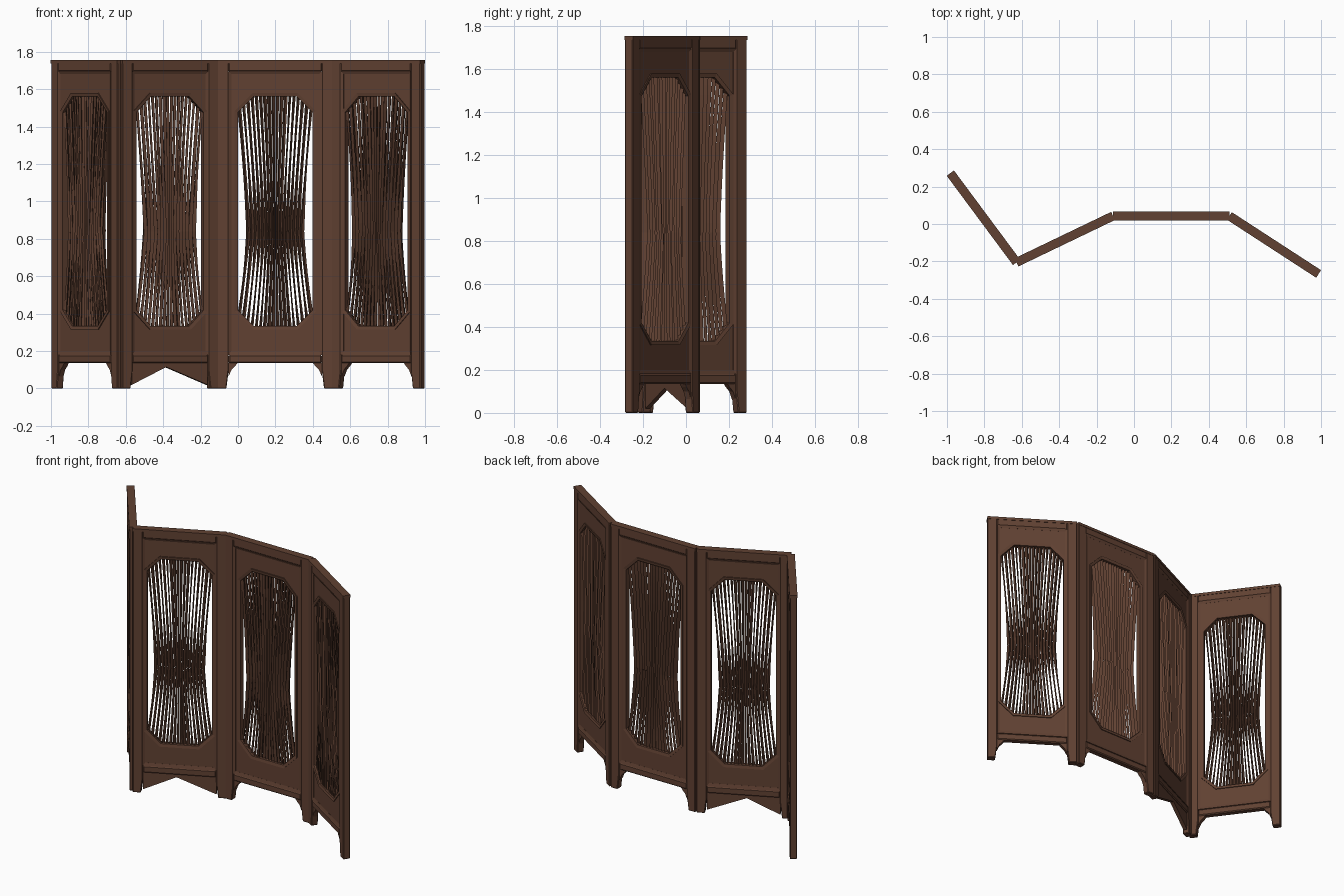
import bpy, bmesh, math, random
from mathutils import Matrix

if "Cube" in bpy.data.objects:
    bpy.data.objects.remove(bpy.data.objects["Cube"])

random.seed(4)
wood = bpy.data.materials.new("dark brown")
wood.diffuse_color = (0.119, 0.053, 0.032, 1)
wood.use_nodes = True
wood.node_tree.nodes["Principled BSDF"].inputs["Base Color"].default_value = wood.diffuse_color

TOP, STILE, THICK = 1.755, 0.062, 0.044
Z0, Z1 = 0.20, 1.695            # inner limits of the rails
HW, ZB, ZT, CUT = 0.203, 0.33, 1.565, 0.085   # eight-sided opening
WAIST = 0.84                    # height where the cloth is gathered


def make(name, verts, faces, mat):
    mesh = bpy.data.meshes.new(name)
    bm = bmesh.new()
    vs = [bm.verts.new(v) for v in verts]
    for f in faces:
        bm.faces.new([vs[i] for i in f])
    bmesh.ops.recalc_face_normals(bm, faces=bm.faces)
    bm.to_mesh(mesh)
    bm.free()
    mesh.materials.append(wood)
    ob = bpy.data.objects.new(name, mesh)
    ob.matrix_world = mat
    bpy.context.collection.objects.link(ob)
    return ob


def prism(name, pts, t, mat, bevel=0):
    """Outline in the panel plane, given thickness t."""
    n = len(pts)
    verts = [(x, y, z) for y in (-t / 2, t / 2) for x, z in pts]
    faces = [list(range(n)), list(range(n, 2 * n))]
    faces += [(i, (i + 1) % n, n + (i + 1) % n, n + i) for i in range(n)]
    ob = make(name, verts, faces, mat)
    if bevel:
        m = ob.modifiers.new("bevel", 'BEVEL')
        m.width, m.segments = bevel, 1
    return ob


def rect(x0, x1, z0, z1):
    return [(x0, z0), (x1, z0), (x1, z1), (x0, z1)]


def octagon(hw, zb, zt, c):
    """Eight-sided outline with extra points in the middle of the cut corners."""
    h = c / 2
    return [(hw - c, zt), (hw - h, zt - h), (hw, zt - c), (hw, zb + c),
            (hw - h, zb + h), (hw - c, zb), (c - hw, zb), (h - hw, zb + h),
            (-hw, zb + c), (-hw, zt - c), (h - hw, zt - h), (c - hw, zt)]


def ring(name, outer, inner, t_out, t_in, mat):
    """Flat frame between two outlines, with its own thickness at each."""
    n = len(outer)
    verts = []
    for pts, t in ((outer, t_out), (inner, t_in)):
        for y in (-t / 2, t / 2):
            verts += [(x, y, z) for x, z in pts]
    faces = []
    for i in range(n):
        j = (i + 1) % n
        for a, b in ((0, 2), (1, 3), (0, 1), (2, 3)):
            faces.append((a * n + i, a * n + j, b * n + j, b * n + i))
    return make(name, verts, faces, mat)


def cloth(name, mat, count=18, rows=16):
    """Pleated ribbons, gathered at the waist, with slits between them."""
    verts, faces = [], []
    for i in range(count):
        u0, u1 = -1 + 2 * i / count, -1 + 2 * (i + 1) / count
        um = (u0 + u1) / 2
        for end, sgn in ((ZT, 1), (ZB, -1)):
            gap = random.uniform(0.2, 0.65) if abs(um) > 0.35 else random.uniform(0, 0.25)
            skew = random.uniform(-0.2, 0.2)
            lift = random.uniform(0.7, 1.2)
            base = len(verts)
            for r in range(rows + 1):
                s = r / rows
                open_ = gap * min(1, max(0, s - 0.15) * (1.15 - s) * 4)
                half = (u1 - u0) / 2 * (1 - open_)
                for k, u in enumerate((um - half, um + half * skew, um + half)):
                    a = abs(u)
                    stop = end - sgn * (max(0, a * HW - (HW - CUT)) - 0.006)
                    blend = s ** 1.25
                    x = math.copysign(0.155 * a ** 1.3 * (1 - blend) + HW * a * blend, u)
                    z = WAIST + (stop - WAIST) * s
                    depth = (0.016 - 0.007 * s) * (lift if s > 0 else 1)
                    verts.append((x, depth if k == 1 else -depth, z))
            for r in range(rows):
                for k in range(2):
                    a = base + r * 3 + k
                    faces.append((a, a + 1, a + 4, a + 3))
    make(name, verts, faces, mat)


def panel(idx, a, b, notched):
    length = math.hypot(b[0] - a[0], b[1] - a[1])
    mat = (Matrix.Translation(((a[0] + b[0]) / 2, (a[1] + b[1]) / 2, 0))
           @ Matrix.Rotation(math.atan2(b[1] - a[1], b[0] - a[0]), 4, 'Z'))
    h = length / 2
    w = h - STILE
    tag = f"_{idx}"
    # posts that run down into the legs, and corner brackets
    for s, side in ((-1, "left"), (1, "right")):
        prism(f"{side}_post" + tag,
              [(s * h, 0), (s * h, TOP), (s * w, TOP), (s * w, 0.10), (s * (w + 0.012), 0)],
              THICK, mat, 0.004)
        if not notched:
            prism(f"{side}_bracket" + tag,
                  [(s * w, 0.065), (s * (w - 0.015), 0.10), (s * (w - 0.035), 0.12),
                   (s * (w - 0.05), 0.14), (s * w, 0.14)], 0.03, mat)
    # rails
    prism("top_rail" + tag, rect(-w, w, Z1, TOP), THICK - 0.002, mat, 0.004)
    prism("top_cap" + tag, rect(-h, h, TOP - 0.018, TOP), THICK + 0.004, mat)
    prism("bottom_rail" + tag, rect(-w, w, 0.135, Z0 - 0.02), THICK - 0.002, mat, 0.006)
    # apron with an upside-down V cut
    if notched:
        prism("apron" + tag, [(-w, 0.02), (-0.02, 0.115), (w, 0.02),
                              (w, 0.14), (-w, 0.14)], 0.024, mat)
    # board with the opening, its trim, and the inner border bead
    hole = octagon(HW, ZB, ZT, CUT)
    c = HW - CUT
    outer = [(c, Z1), (w, Z1), (w, ZT - CUT), (w, ZB + CUT), (w, Z0 - 0.02), (c, Z0 - 0.02),
             (-c, Z0 - 0.02), (-w, Z0 - 0.02), (-w, ZB + CUT), (-w, ZT - CUT), (-w, Z1), (-c, Z1)]
    ring("board" + tag, outer, hole, 0.03, 0.03, mat)
    ring("opening_trim" + tag, octagon(HW + 0.015, ZB - 0.015, ZT + 0.015, CUT + 0.012),
         octagon(HW - 0.004, ZB + 0.004, ZT - 0.004, CUT), 0.042, 0.034, mat)
    ring("border_bead" + tag, rect(-w, w, Z0 - 0.02, Z1),
         rect(-w + 0.014, w - 0.014, Z0, Z1 - 0.014), 0.042, 0.031, mat)
    cloth("gathered_cloth" + tag, mat)


# zigzag of hinge lines seen from above
hinges = [(-0.982, 0.272), (-0.628, -0.205), (-0.112, 0.043), (0.51, 0.043), (0.987, -0.267)]
for i in range(4):
    panel(i + 1, hinges[i], hinges[i + 1], i == 1)
